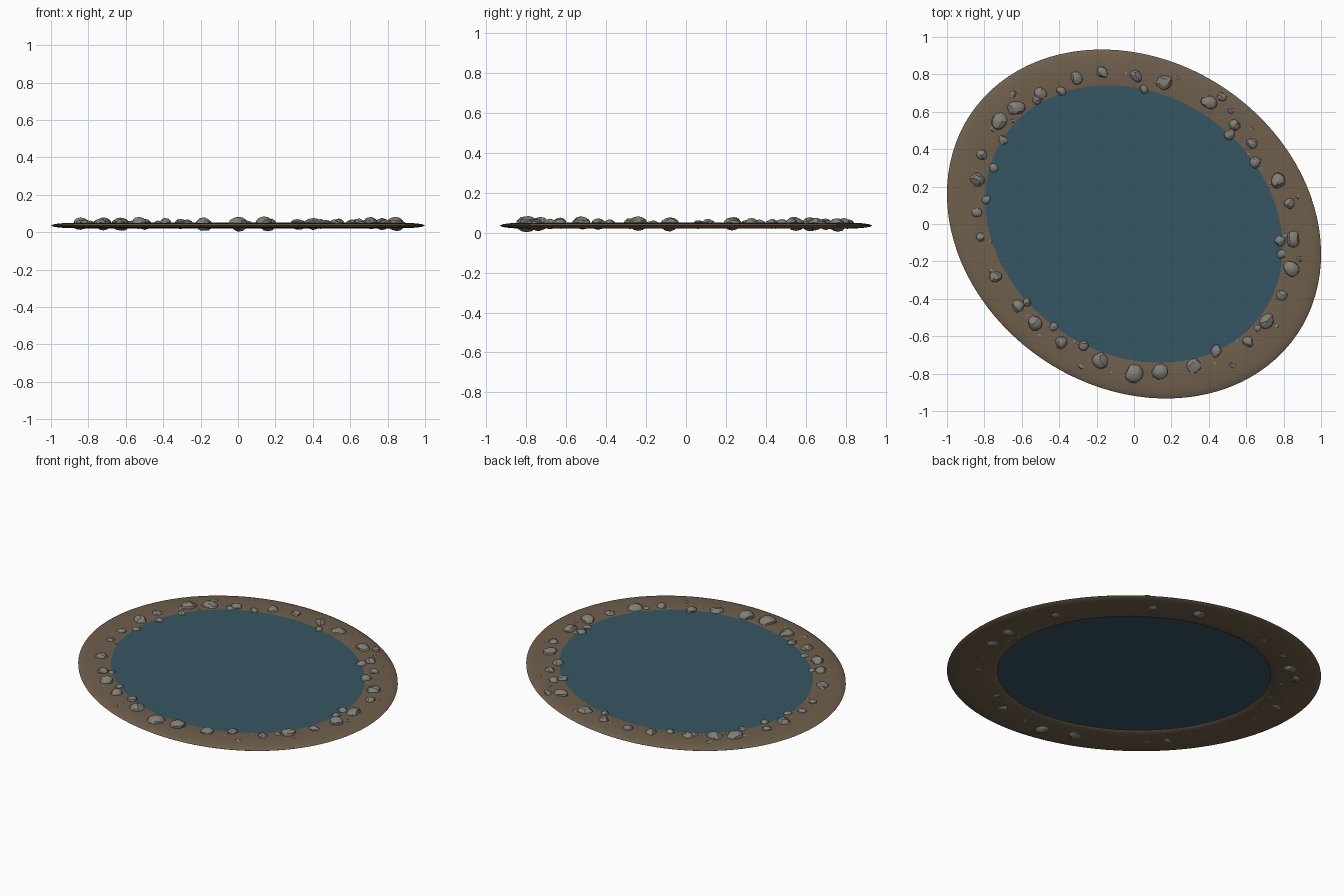
import bpy, bmesh, math, random
from mathutils import Vector, Matrix

if "Cube" in bpy.data.objects:
    bpy.data.objects.remove(bpy.data.objects["Cube"])

random.seed(7)
SEG = 96
TILT = math.radians(-34)


def outline(t, k=1.0, z=0.0):
    """Point on the tilted pond ellipse, scaled by k."""
    x, y = 1.053 * k * math.cos(t), 0.873 * k * math.sin(t)
    c, s = math.cos(TILT), math.sin(TILT)
    return Vector((x * c - y * s, x * s + y * c, z))


def material(name, rgb):
    m = bpy.data.materials.new(name)
    m.diffuse_color = (*rgb, 1)
    m.use_nodes = True
    m.node_tree.nodes["Principled BSDF"].inputs["Base Color"].default_value = m.diffuse_color
    return m


def make(name, bm, mat, angle=None):
    bmesh.ops.recalc_face_normals(bm, faces=bm.faces)
    me = bpy.data.meshes.new(name)
    bm.to_mesh(me)
    bm.free()
    me.materials.append(mat)
    ob = bpy.data.objects.new(name, me)
    bpy.context.collection.objects.link(ob)
    if angle:
        bpy.ops.object.select_all(action='DESELECT')
        ob.select_set(True)
        bpy.context.view_layer.objects.active = ob
        bpy.ops.object.shade_smooth_by_angle(angle=math.radians(angle))
    return ob


# Earth bank: flattened elliptical ring with a thin lens section
bm = bmesh.new()
N = 16
rings = []
for i in range(SEG):
    t = 2 * math.pi * i / SEG
    rings.append([bm.verts.new(outline(t, 0.865 + 0.135 * math.cos(a), 0.036 + 0.015 * math.sin(a)))
                  for a in (2 * math.pi * j / N for j in range(N))])
for i in range(SEG):
    p, q = rings[i], rings[(i + 1) % SEG]
    for j in range(N):
        k = (j + 1) % N
        bm.faces.new((p[j], q[j], q[k], p[k]))
make("earth_bank", bm, material("earth", (0.16, 0.115, 0.073)), 60)

# Water surface
bm = bmesh.new()
f = bm.faces.new([bm.verts.new(outline(2 * math.pi * i / SEG, 0.825, 0.0485)) for i in range(SEG)])
make("water", bm, material("water", (0.036, 0.092, 0.123)))


def add_stone(bm, x, y, z, r):
    """Chipped, slightly flattened boulder."""
    verts = bmesh.ops.create_icosphere(bm, subdivisions=2, radius=1.0)['verts']
    for _ in range(7):
        n = Vector([random.gauss(0, 1) for _ in range(3)]).normalized()
        d = random.uniform(0.72, 0.9)
        for v in verts:
            over = v.co.dot(n) - d
            if over > 0:
                v.co -= n * over
    s = random.uniform(0.92, 1.14)
    m = (Matrix.Translation((x, y, z))
         @ Matrix.Rotation(random.uniform(0, 6.28), 4, 'Z')
         @ Matrix.Diagonal((r * s, r / s, r * 0.78, 1)))
    bmesh.ops.transform(bm, matrix=m, verts=verts)


# Larger shore stones: x, y, radius in hundredths
STONES = [
    (-31, 78, 3.7), (-17, 81, 3.3), (1, 79, 3.5), (5, 72, 2.6), (16, 76, 4.7),
    (40, 65, 4.3), (47, 68, 2.5), (54, 53, 3.2), (51, 48, 3.2), (63, 43, 3.2),
    (65, 33, 3.3), (77, 23, 4.4), (83, 11, 3.2), (85, -8, 4.6), (78, -9, 3.2),
    (79, -16, 2.7), (84, -24, 4.7), (79, -38, 3.3), (71, -52, 4.2), (61, -63, 3.2),
    (44, -68, 3.4), (32, -76, 4.2), (14, -79, 4.6), (0, -80, 5.3), (-18, -73, 4.8),
    (-27, -65, 2.8), (-39, -63, 3.7), (-43, -55, 2.6), (-53, -53, 4.3), (-62, -44, 3.7),
    (-57, -42, 2.6), (-74, -28, 3.6), (-82, -7, 2.6), (-84, 6, 3.0), (-84, 24, 4.4),
    (-79, 13, 2.6), (-81, 37, 3.2), (-75, 30, 2.6), (-70, 45, 2.8), (-72, 55, 4.7),
    (-63, 62, 4.8), (-52, 66, 2.7), (-50, 70, 3.8), (-39, 71, 2.7),
]
grey = material("stone", (0.22, 0.21, 0.185))
bm = bmesh.new()
for x, y, r in STONES:
    add_stone(bm, x / 100, y / 100, random.uniform(0.041, 0.049), r / 100)
make("shore_stones", bm, grey, 25)

# Small pebbles scattered along the bank
bm = bmesh.new()
COUNT = 46
for i in range(COUNT):
    p = outline(2 * math.pi * (i + random.uniform(-0.4, 0.4)) / COUNT, random.uniform(0.8, 0.94))
    add_stone(bm, p.x, p.y, random.uniform(0.036, 0.044), random.uniform(0.011, 0.023))
make("pebbles", bm, grey, 25)
